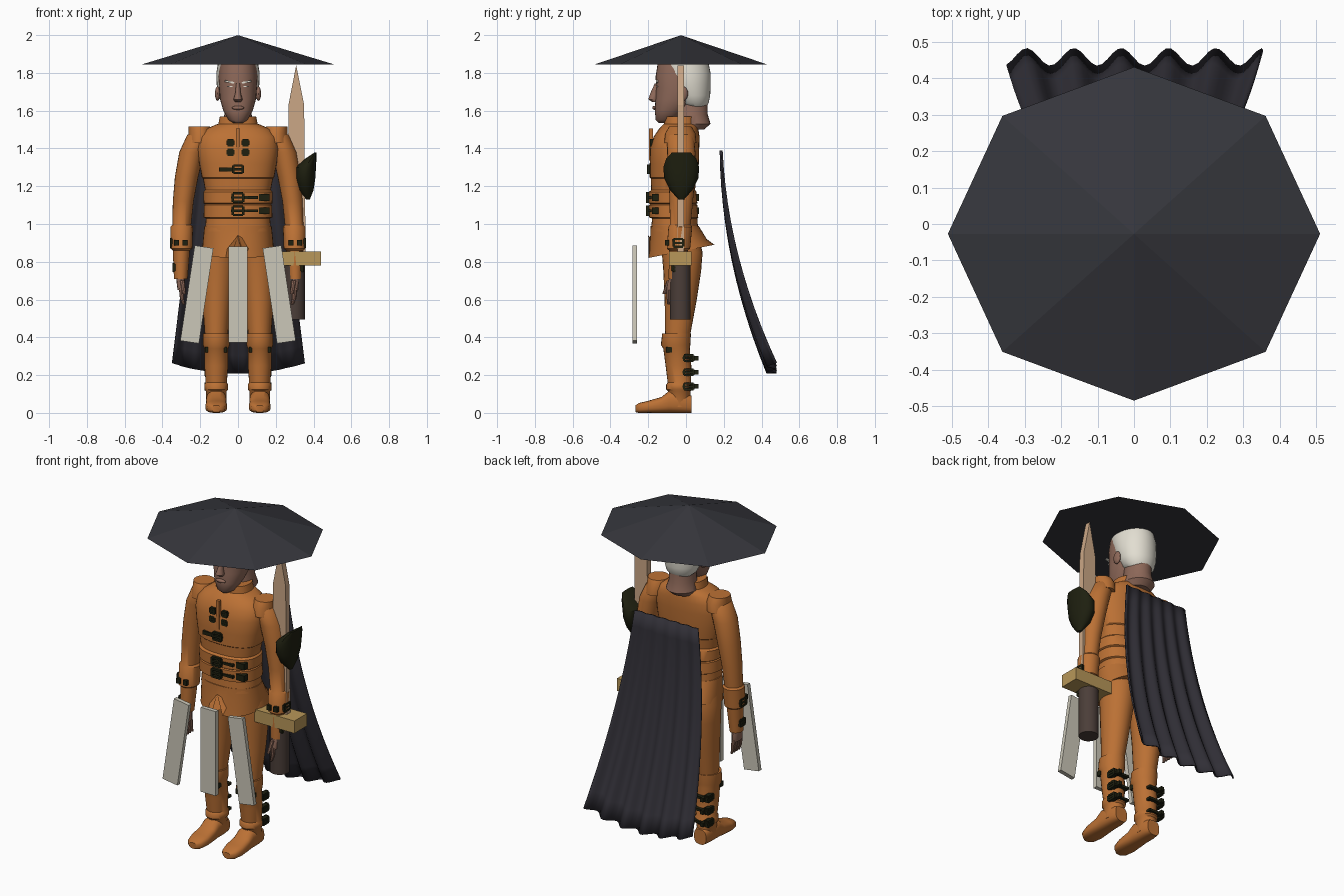
import bpy, bmesh, math
from mathutils import Matrix, Vector

cube = bpy.data.objects.get("Cube")
if cube:
    bpy.data.objects.remove(cube)


def material(name, *rgb):
    m = bpy.data.materials.new(name)
    m.use_nodes = True
    m.diffuse_color = (*rgb, 1)
    m.node_tree.nodes["Principled BSDF"].inputs["Base Color"].default_value = (*rgb, 1)
    return m


HAT = material("slate hat", .036, .037, .045)
CAPE = material("charcoal cape", .03, .028, .037)
SUIT = material("orange leather", .5, .165, .035)
SKIN = material("skin", .27, .14, .1)
HAIR = material("white hair", .76, .73, .64)
DARK = material("dark metal", .013, .014, .005)
BLADE = material("tan blade", .6, .39, .24)
GUARD = material("brass guard", .48, .31, .1)
GRIP = material("brown grip", .07, .048, .04)
PANEL = material("pale panel", .6, .57, .48)


def finish(name, bm, mat, smooth=True, angle=40):
    bmesh.ops.recalc_face_normals(bm, faces=bm.faces)
    mesh = bpy.data.meshes.new(name)
    bm.to_mesh(mesh)
    bm.free()
    mesh.materials.append(mat)
    if smooth:
        mesh.shade_smooth()
        mesh.set_sharp_from_angle(angle=math.radians(angle))
    obj = bpy.data.objects.new(name, mesh)
    bpy.context.collection.objects.link(obj)
    return obj


def loft(name, rings, mat, side=1, n=24, power=2, along_y=False):
    """Skin stacked ovals, each (level, x, other centre, x radius, other radius)."""
    bm = bmesh.new()
    loops = []
    for level, cx, co, rx, ro in rings:
        loop = []
        for i in range(n):
            c, s = math.cos(math.tau * i / n), math.sin(math.tau * i / n)
            x = side * cx + rx * math.copysign(abs(c) ** (2 / power), c)
            o = co + ro * math.copysign(abs(s) ** (2 / power), s)
            loop.append(bm.verts.new((x, level, o) if along_y else (x, o, level)))
        loops.append(loop)
    for a, b in zip(loops, loops[1:]):
        for i in range(n):
            j = (i + 1) % n
            bm.faces.new((a[i], a[j], b[j], b[i]))
    bm.faces.new(loops[0])
    bm.faces.new(loops[-1])
    return finish(name, bm, mat)


def boxes(name, parts, mat, tilt=0):
    """Join boxes given as (centre, size) into one object."""
    bm = bmesh.new()
    for centre, size in parts:
        m = Matrix.Translation(centre) @ Matrix.Rotation(tilt, 4, 'Y') @ Matrix.Diagonal((*size, 1))
        bmesh.ops.create_cube(bm, size=1, matrix=m)
    return finish(name, bm, mat, smooth=False)


def ball(name, centre, size, mat):
    bm = bmesh.new()
    m = Matrix.Translation(centre) @ Matrix.Diagonal((*size, 1))
    bmesh.ops.create_uvsphere(bm, u_segments=16, v_segments=10, radius=1, matrix=m)
    return finish(name, bm, mat)


def buckle(name, centre, w, h, axis=0):
    """Open frame with a prong; axis is the horizontal direction it spans."""
    c, t = Vector(centre), .012
    parts = []
    for dx, dz, sx, sz in ((w / 2, 0, t, h), (-w / 2, 0, t, h), (0, h / 2, w, t),
                           (0, -h / 2, w, t), (0, 0, w * 1.3, t)):
        off, size = Vector((0, 0, dz)), [.026, .026, sz]
        off[axis], size[axis] = dx, sx
        parts.append((c + off, size))
    return boxes(name, parts, DARK)


# Wide eight-sided hat
bm = bmesh.new()
bmesh.ops.create_cone(bm, cap_ends=True, segments=8, radius1=1, radius2=0, depth=1,
                      matrix=Matrix.Translation((0, -.027, 1.922)) @ Matrix.Diagonal((.51, .457, .155, 1)))
finish("hat", bm, HAT, smooth=False)

# Rippled cape hanging off the back
bm = bmesh.new()
cols, rows, grid = 48, 12, []
for r in range(rows + 1):
    v = r / rows
    line = []
    for k in range(cols + 1):
        u = 2 * k / cols - 1
        wave = math.cos(math.tau * (u + .1) / .37) * (.004 + .02 * v)
        line.append(bm.verts.new((u * (.21 + .14 * v), .19 + .033 * v + .235 * v * v + wave,
                                  1.39 - v * (1.18 - .055 * u * u))))
    grid.append(line)
for a, b in zip(grid, grid[1:]):
    for k in range(cols):
        bm.faces.new((a[k], a[k + 1], b[k + 1], b[k]))
cape = finish("cape", bm, CAPE)
cape.modifiers.new("thickness", 'SOLIDIFY').thickness = .008

# Jacket with a ridged waist and a standing collar
jacket = [(.96, .175, .125, -.06), (1.03, .17, .12, -.06), (1.035, .182, .13, -.065),
          (1.1, .18, .128, -.068), (1.105, .174, .122, -.068), (1.11, .182, .128, -.068),
          (1.17, .184, .126, -.07), (1.18, .174, .116, -.068), (1.24, .185, .12, -.066),
          (1.245, .191, .126, -.066), (1.32, .205, .13, -.062), (1.4, .215, .13, -.06),
          (1.46, .208, .122, -.05), (1.5, .175, .106, -.04), (1.525, .12, .092, -.03),
          (1.53, .104, .086, -.03), (1.57, .096, .082, -.03)]
loft("jacket", [(z, 0, cy, rx, ry) for z, rx, ry, cy in jacket], SUIT, n=40, power=2.4)

# Flared jacket skirt, dipping at the front with a centre notch
skirt = loft("jacket_skirt", [(.86, 0, -.025, .19, .175), (.92, 0, -.04, .185, .15),
                              (.99, 0, -.06, .178, .127)], SUIT, n=40, power=2.2)
for v in skirt.data.vertices:
    if v.co.z < .87:
        v.co.z += .2 * v.co.y
        if abs(v.co.x) < .01 and v.co.y < 0:
            v.co.z += .12

# Neck, head and hair
loft("neck", [(1.5, 0, .02, .075, .075), (1.53, 0, .035, .088, .095), (1.58, 0, .03, .072, .085),
              (1.67, 0, .03, .07, .085)], SKIN)
loft("head", [(1.535, 0, -.115, .025, .03), (1.55, 0, -.105, .05, .055), (1.6, 0, -.085, .078, .08),
              (1.66, 0, -.055, .095, .107), (1.72, 0, -.04, .1, .118), (1.78, 0, -.035, .104, .126),
              (1.85, 0, -.03, .098, .12)], SKIN, n=32, power=2.2)
loft("hair", [(1.615, 0, .05, .06, .05), (1.64, 0, .04, .088, .08), (1.68, 0, .03, .103, .098),
              (1.74, 0, .016, .113, .115), (1.8, 0, .003, .115, .127),
              (1.85, 0, -.015, .106, .135)], HAIR, n=32)
loft("nose", [(1.645, 0, -.165, .016, .012), (1.66, 0, -.17, .024, .03), (1.69, 0, -.165, .015, .025),
              (1.745, 0, -.155, .01, .01)], SKIN, n=12)
ball("lips", (0, -.166, 1.615), (.032, .012, .011), SKIN)

for s, side in ((1, "left"), (-1, "right")):
    # Face details
    ball(side + "_ear", (s * .108, -.015, 1.69), (.014, .026, .038), SKIN)
    boxes(side + "_eyebrow", [((s * .045, -.154, 1.752), (.05, .012, .009))], HAIR, tilt=-s * .2)
    boxes(side + "_eye", [((s * .042, -.152, 1.728), (.026, .009, .007))], HAIR)

    # Sleeve with a shoulder cap and a cuff
    loft(side + "_sleeve", [(1.5, .19, -.03, .035, .045), (1.47, .21, -.03, .06, .07),
                            (1.38, .245, -.025, .066, .075), (1.25, .272, -.022, .062, .07),
                            (1.12, .29, -.025, .055, .062), (.995, .298, -.03, .05, .055),
                            (.985, .298, -.03, .06, .063), (.87, .3, -.04, .058, .062),
                            (.86, .3, -.04, .045, .05), (.71, .303, -.05, .036, .042)], SUIT, s)
    loft(side + "_shoulder_cap", [(1.515, .205, -.03, .058, .06), (1.48, .2, -.03, .062, .08),
                                  (1.43, .205, -.03, .062, .085)], SUIT, s)
    buckle(side + "_cuff_buckle", (s * .348, -.04, .9), .05, .04, axis=1)
    buckle(side + "_wrist_buckle", (s * .335, -.05, .77), .04, .035, axis=1)
    boxes(side + "_cuff_studs", [((s * x, -.1, .9), (.025, .02, .03)) for x in (.28, .325)], DARK)

    # Hand
    loft(side + "_palm", [(.73, .303, -.05, .024, .03), (.69, .303, -.055, .022, .042),
                          (.65, .3, -.06, .02, .043)], SKIN, s, n=12)
    for i in range(4):
        y = -.092 + .022 * i
        loft(side + "_finger", [(.66, .3, y, .013, .012), (.61, .297, y, .011, .011),
                                (.575, .288, y, .007, .007)], SKIN, s, n=8)
    loft(side + "_thumb", [(.7, .295, -.09, .013, .013), (.63, .285, -.115, .009, .01)], SKIN, s, n=8)

    # Trouser leg, tall boot and foot
    loft(side + "_trouser_leg", [(.96, .085, -.04, .085, .1), (.85, .102, -.02, .097, .108),
                                 (.75, .107, -.02, .09, .1), (.6, .112, -.028, .077, .085),
                                 (.4, .115, -.045, .06, .065)], SUIT, s)
    loft(side + "_boot", [(.42, .115, -.05, .07, .076), (.36, .115, -.055, .071, .078),
                          (.34, .115, -.05, .063, .07), (.25, .115, -.04, .063, .068),
                          (.16, .115, -.035, .056, .062), (.15, .115, -.035, .063, .07),
                          (.125, .115, -.035, .063, .07), (.115, .115, -.035, .055, .06),
                          (.03, .115, -.035, .052, .058)], SUIT, s)
    loft(side + "_foot", [(.03, .115, .045, .04, .045), (-.02, .115, .055, .052, .055),
                          (-.09, .115, .058, .054, .058), (-.13, .115, .042, .055, .042),
                          (-.2, .115, .032, .058, .032), (-.25, .115, .026, .046, .026),
                          (-.268, .115, .022, .022, .018)], SUIT, s, power=2.8, along_y=True)
    for z in (.14, .215, .29):
        buckle(side + "_boot_buckle", (s * .165, .015, z), .05, .03, axis=1)
        boxes(side + "_boot_strap", [((s * .12, .032, z), (.09, .03, .014)),
                                     ((s * .15, .045, z), (.02, .04, .024))], DARK)
    boxes(side + "_knee_studs", [((s * x, -.09, .335), (.016, .03, .03)) for x in (.065, .168)], DARK)

    # Collar toggles
    for z in (1.38, 1.43):
        buckle(side + "_toggle", (s * .04, -.178, z), .03, .026)

# Belt and chest buckles
for z in (1.07, 1.14):
    buckle("belt_buckle", (0, -.2, z), .055, .045)
    boxes("belt_strap", [((.07, -.192, z), (.07, .018, .014)), ((.14, -.163, z), (.055, .036, .036))], DARK)
    boxes("back_belt_clasp", [((0, .055, z), (.09, .03, .035))], DARK)
buckle("chest_buckle", (0, -.193, 1.29), .05, .04)
boxes("chest_strap", [((-.065, -.186, 1.288), (.07, .022, .022))], DARK)
boxes("collar_placket", [((0, -.185, 1.42), (.02, .02, .17))], SUIT)

# Hanging panels in front of the legs
for name, x, tilt in (("right_panel", -.218, .15), ("middle_panel", 0, 0), ("left_panel", .218, -.15)):
    boxes(name, [((x, -.272, .627), (.1, .025, .51))], PANEL, tilt)

# Large sword: blade profile, guard and grip
bm = bmesh.new()
outline = ((.262, .85), (.358, .85), (.35, 1.63), (.308, 1.84), (.267, 1.63))
face = bm.faces.new([bm.verts.new((x, -.045, z)) for x, z in outline])
ext = bmesh.ops.extrude_face_region(bm, geom=[face])["geom"]
bmesh.ops.translate(bm, vec=(0, .035, 0), verts=[g for g in ext if isinstance(g, bmesh.types.BMVert)])
finish("sword_blade", bm, BLADE, smooth=False)
boxes("sword_guard", [((.302, -.03, .818), (.276, .12, .075))], GUARD)
loft("sword_grip", [(.495, .3, -.03, .055, .055), (.79, .3, -.03, .055, .055)], GRIP)

# Shield-shaped arm guard on the left arm
loft("left_arm_guard", [(1.13, .37, -.025, .01, .015), (1.18, .358, -.025, .042, .06),
                        (1.24, .354, -.025, .055, .09), (1.3, .358, -.025, .055, .095),
                        (1.345, .385, -.025, .03, .08), (1.378, .41, -.025, .006, .05)], DARK, n=16)
